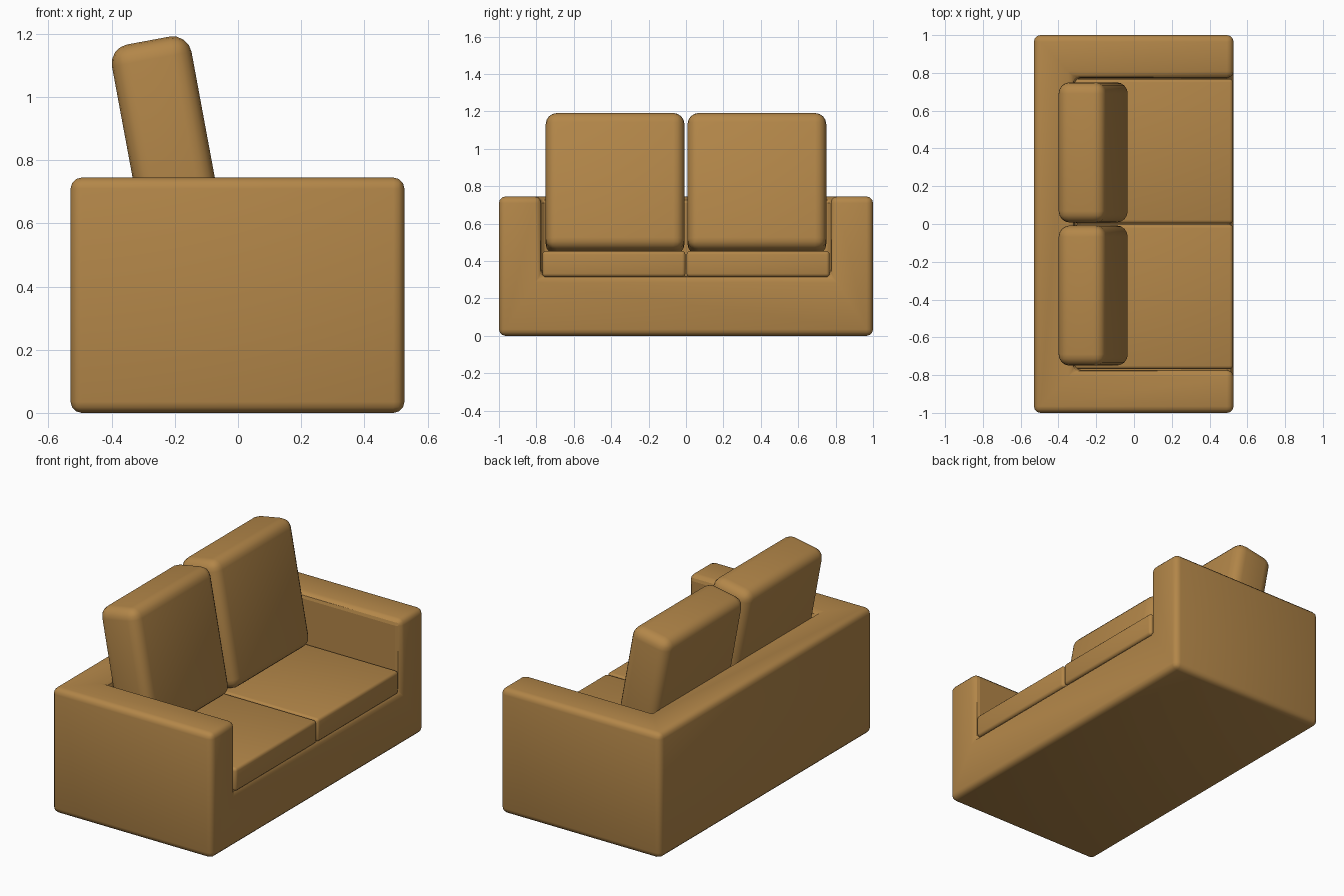
import bpy, math
from mathutils import Matrix, Vector

cube = bpy.data.objects.get("Cube")
if cube:
    bpy.data.objects.remove(cube, do_unlink=True)

# Single upholstery colour
fabric = bpy.data.materials.new("tan_fabric")
fabric.use_nodes = True
tan = (0.45, 0.24, 0.066, 1)
fabric.diffuse_color = tan
fabric.node_tree.nodes["Principled BSDF"].inputs["Base Color"].default_value = tan


def block(name, low, high):
    """Box between two corners, with its origin at its centre."""
    low, high = Vector(low), Vector(high)
    bpy.ops.mesh.primitive_cube_add(size=1, location=(low + high) / 2)
    ob = bpy.context.object
    ob.name = ob.data.name = name
    ob.data.transform(Matrix.Diagonal((*(high - low), 1)))
    ob.data.materials.append(fabric)
    return ob


def soften(ob, radius, segments=3):
    """Round the edges and shade smoothly."""
    bevel = ob.modifiers.new("rounded_edges", 'BEVEL')
    bevel.width = radius
    bevel.segments = segments
    bevel.limit_method = 'ANGLE'
    bpy.ops.object.select_all(action='DESELECT')
    ob.select_set(True)
    bpy.context.view_layer.objects.active = ob
    bpy.ops.object.shade_smooth()


# Frame: base, back and arms as one body with the seat well cut out
BACK, FRONT, WELL, SEAT = -0.53, 0.527, 0.774, 0.32
frame = block("sofa_frame", (BACK, -1, 0), (FRONT, 1, 0.745))
well = block("seat_well_cutter", (-0.315, -WELL, SEAT), (1, WELL, 1))
well.hide_render = True
well.hide_set(True)
cut = frame.modifiers.new("seat_well", 'BOOLEAN')
cut.operation = 'DIFFERENCE'
cut.solver = 'EXACT'
cut.object = well
soften(frame, 0.035)

for side, s in (("right", -1), ("left", 1)):
    # Seat cushions, side by side in the well
    ys = sorted((s * 0.003, s * 0.768))
    seat = block(side + "_seat_cushion", (-0.315, ys[0], SEAT - 0.005), (0.524, ys[1], 0.453))
    soften(seat, 0.018)

    # Square back cushions, leaning towards the back
    pillow = block(side + "_back_cushion", (-0.128, -0.371, -0.373), (0.128, 0.371, 0.373))
    pillow.location = (-0.216, s * 0.379, 0.812)
    pillow.rotation_euler.y = math.radians(-10.5)
    soften(pillow, 0.06, 4)
